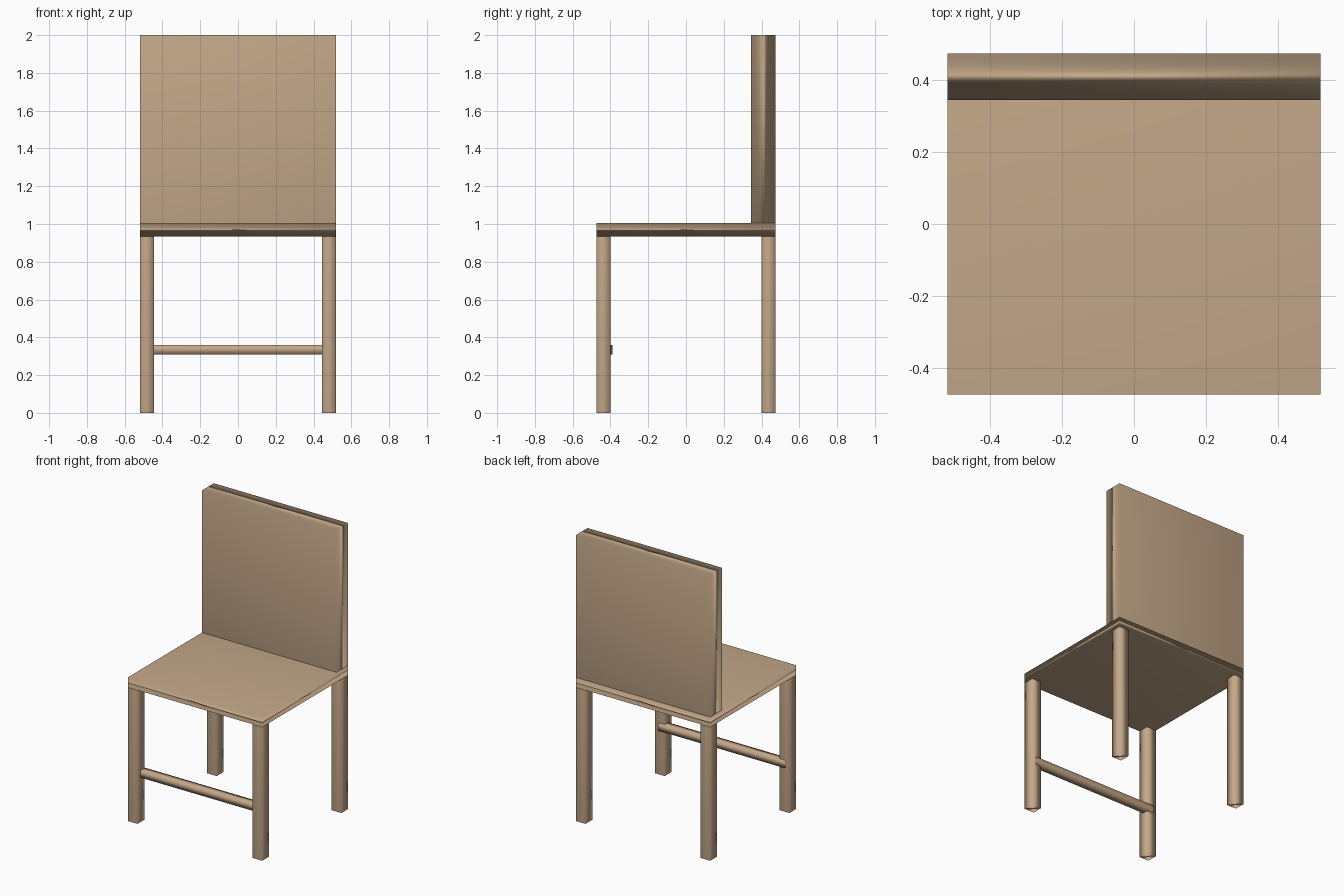
import bpy

default = bpy.data.objects.get("Cube")
if default:
    bpy.data.objects.remove(default, do_unlink=True)

# One plain wood colour
wood = bpy.data.materials.new("light_wood")
wood.use_nodes = True
wood.diffuse_color = (0.55, 0.39, 0.25, 1)
wood.node_tree.nodes["Principled BSDF"].inputs["Base Color"].default_value = wood.diffuse_color


def board(name, low, high):
    """Softly shaded box between two opposite corners."""
    center = [(a + b) / 2 for a, b in zip(low, high)]
    bpy.ops.mesh.primitive_cube_add(size=1, location=center)
    obj = bpy.context.object
    obj.name = name
    obj.scale = [b - a for a, b in zip(low, high)]
    bpy.ops.object.transform_apply(location=False, rotation=False, scale=True)
    bpy.ops.object.shade_smooth()
    # Large faces dominate the shading, so the broad panels stay flat
    obj.modifiers.new("panel_shading", "WEIGHTED_NORMAL").mode = "FACE_AREA"
    obj.data.materials.append(wood)
    return obj


half_w, half_d, leg = 0.52, 0.475, 0.075
seat_low, seat_top = 0.935, 1.005

# Seat and backrest
board("seat", (-half_w, -half_d, seat_low), (half_w, half_d, seat_top))
board("backrest", (-half_w, 0.345, seat_top), (half_w, half_d, 2))

# Four square legs, flush with the seat corners
for side, sx in (("right", -1), ("left", 1)):
    for end, sy in (("front", -1), ("back", 1)):
        x, y = sx * (half_w - leg / 2), sy * (half_d - leg / 2)
        board(f"{end}_{side}_leg", (x - leg / 2, y - leg / 2, 0),
              (x + leg / 2, y + leg / 2, seat_low))

# Rail let into the front legs
board("front_rail", (-0.49, -0.44, 0.31), (0.49, -0.39, 0.36))
